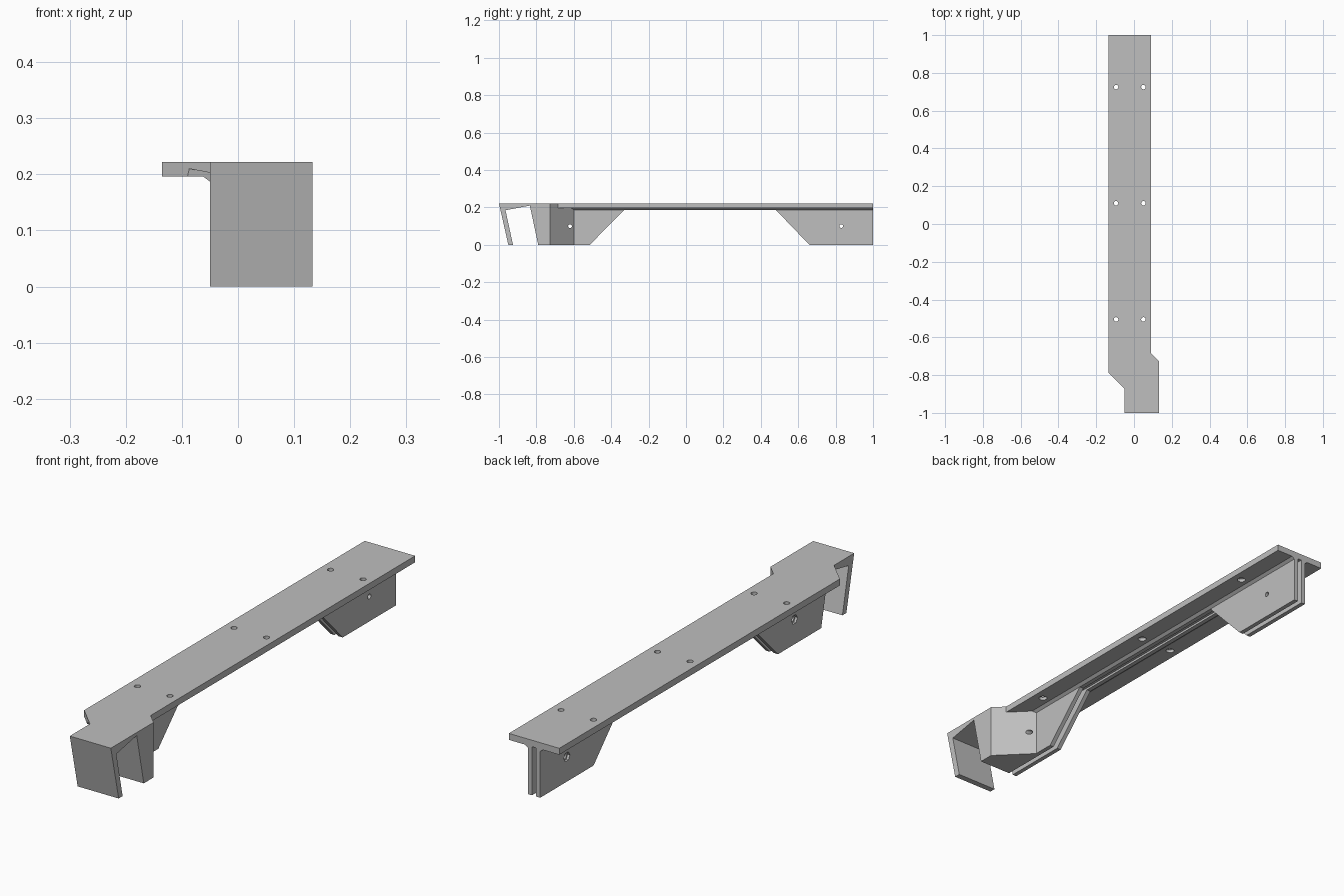
import bpy
import bmesh
import math
from mathutils import Vector

cube = bpy.data.objects.get("Cube")
if cube:
    bpy.data.objects.remove(cube, do_unlink=True)

grey = bpy.data.materials.new("plain grey")
grey.use_nodes = True
GREY = (0.52, 0.52, 0.52, 1)
grey.diffuse_color = GREY
grey.node_tree.nodes["Principled BSDF"].inputs["Base Color"].default_value = GREY

TOP, UNDER, RIB = 0.222, 0.196, 0.187      # plate top, plate underside, rib bottom
WEB_R, WEB_L = -0.05, 0.005                # outer faces of the double web
HOOK_L = 0.133                             # left side of the hook block


def prism(name, profile, axis, lo, hi):
    """Extrude a 2D profile along an axis; the profile uses the other two axes in order."""
    def place(p, d):
        v = list(p)
        v.insert(axis, d)
        return Vector(v)
    bm = bmesh.new()
    face = bm.faces.new([bm.verts.new(place(p, lo)) for p in profile])
    out = bmesh.ops.extrude_face_region(bm, geom=[face])
    verts = [g for g in out["geom"] if isinstance(g, bmesh.types.BMVert)]
    bmesh.ops.translate(bm, verts=verts, vec=place((0, 0), hi - lo))
    bmesh.ops.recalc_face_normals(bm, faces=bm.faces)
    mesh = bpy.data.meshes.new(name)
    bm.to_mesh(mesh)
    bm.free()
    mesh.materials.append(grey)
    obj = bpy.data.objects.new(name, mesh)
    bpy.context.collection.objects.link(obj)
    return obj


def ring(a, b, radius, sides):
    steps = [2 * math.pi * i / sides for i in range(sides)]
    return [(a + radius * math.cos(t), b + radius * math.sin(t)) for t in steps]


def combine(body, tool, operation):
    tool.hide_render = True
    mod = body.modifiers.new(tool.name, "BOOLEAN")
    mod.operation = operation
    mod.solver = "EXACT"
    mod.object = tool
    bpy.context.view_layer.objects.active = body
    bpy.ops.object.modifier_apply(modifier=mod.name)
    bpy.data.objects.remove(tool, do_unlink=True)


def cut(body, *args):
    combine(body, prism(*args), "DIFFERENCE")


# Web and hook block, with a diagonal shoulder between them
body = prism("mounting_rail", [
    (WEB_R, -1), (HOOK_L, -1), (HOOK_L, -0.728), (WEB_L, -0.6),
    (WEB_L, 1), (WEB_R, 1)], 2, 0, 0.21)

# Open space between the two legs
cut(body, "leg_gap", [(-0.33, RIB), (0.48, RIB), (0.708, -0.05), (-0.564, -0.05)], 0, -1, 1)

# Chamfered rib joining the web to the plate
rib = prism("chamfered_rib", [
    (WEB_R, RIB), (WEB_L, RIB), (WEB_L + 0.012, UNDER), (WEB_L + 0.012, 0.205),
    (WEB_R - 0.012, 0.205), (WEB_R - 0.012, UNDER)], 1, -0.86, 1)
combine(body, rib, "UNION")

# Top plate
plate = prism("top_plate", [
    (-0.135, 1), (0.09, 1), (0.09, -0.685), (HOOK_L, -0.728), (HOOK_L, -1),
    (WEB_R, -1), (WEB_R, -0.872), (-0.135, -0.787)], 2, UNDER, TOP)
combine(body, plate, "UNION")

# Slot that splits the web in two
cut(body, "web_slot", [(-0.032, -0.1), (-0.013, -0.1), (-0.013, UNDER), (-0.032, UNDER)],
    1, -0.84, 1.1)

# Hook opening and the slanted front face
cut(body, "hook_opening", [(-0.965, 0.185), (-0.835, 0.21), (-0.78, -0.047), (-0.915, -0.046)],
    0, -1, 1)
cut(body, "front_slant", [(-1.0113, 0.272), (-0.9387, -0.05), (-1.1, -0.05), (-1.1, 0.272)],
    0, -1, 1)

# Screw holes in the plate, wider from below
for y in (-0.505, 0.11, 0.725):
    for x in (-0.095, 0.05):
        cut(body, "screw_hole", ring(x, y, 0.012, 16), 2, 0.1, 0.3)
        cut(body, "screw_recess", ring(x, y, 0.016, 16), 2, 0.1, UNDER + 0.013)

# Bolt holes across the legs, with a hexagonal nut pocket on the right side
for y in (-0.62, 0.83):
    cut(body, "bolt_hole", ring(y, 0.1, 0.01, 16), 0, -0.3, 0.3)
    cut(body, "nut_pocket", ring(y, 0.1, 0.019, 6), 0, -0.3, WEB_R + 0.01)
